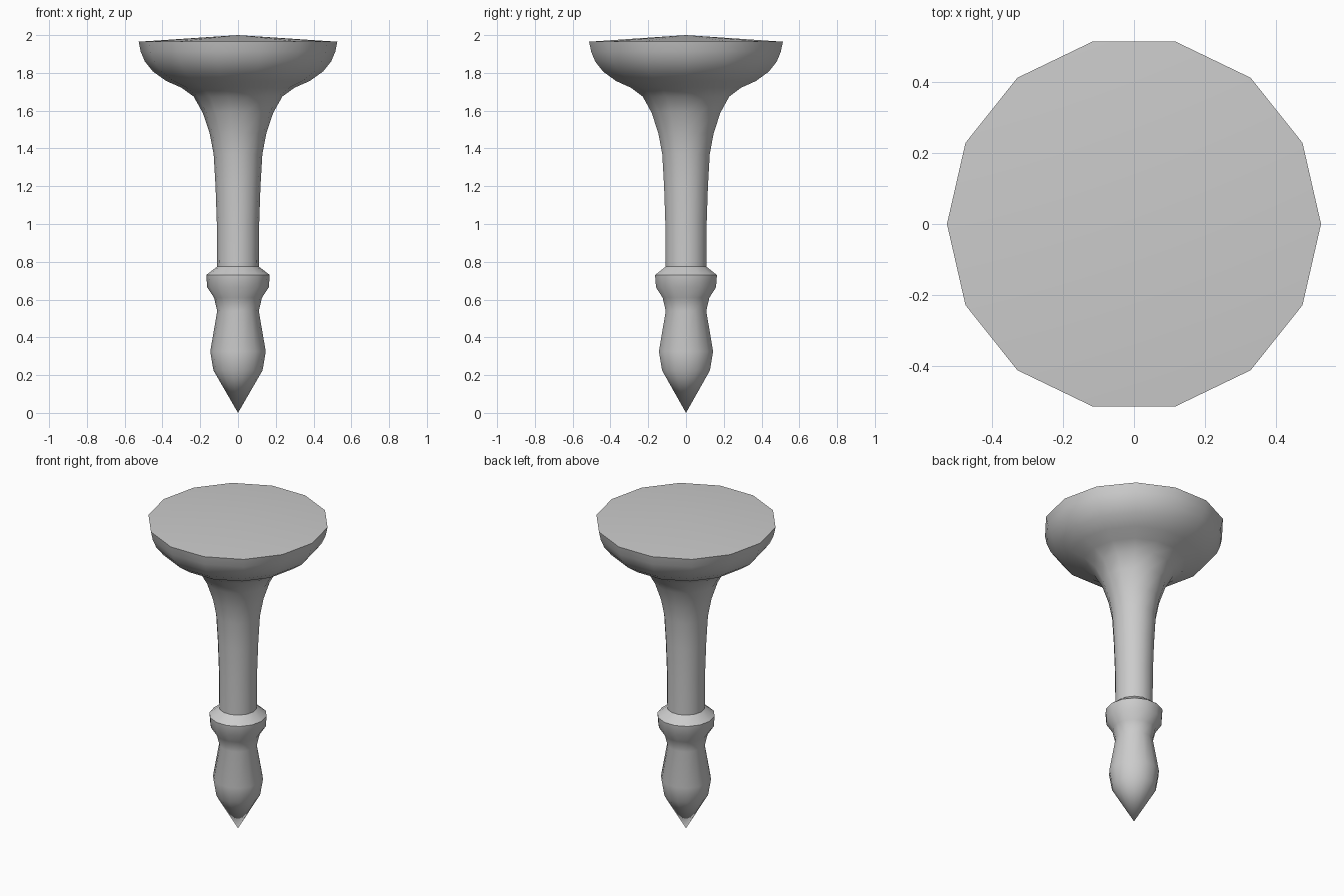
import bpy
import bmesh
import math

if "Cube" in bpy.data.objects:
    bpy.data.objects.remove(bpy.data.objects["Cube"])

SIDES = 14

# Turned profile (radius, height) from the pointed tip up to the rim
profile = [
    (0.13, 0.225), (0.147, 0.325), (0.11, 0.54), (0.127, 0.61),
    (0.163, 0.665), (0.168, 0.73), (0.11, 0.775), (0.112, 1.0),
    (0.119, 1.2), (0.129, 1.37), (0.15, 1.48), (0.187, 1.59),
    (0.235, 1.675), (0.30, 1.722), (0.38, 1.757), (0.45, 1.807),
    (0.493, 1.86), (0.515, 1.912), (0.526, 1.965),
]

bm = bmesh.new()


def ring(r, z):
    return [bm.verts.new((r * math.cos(2 * math.pi * i / SIDES),
                          r * math.sin(2 * math.pi * i / SIDES), z))
            for i in range(SIDES)]


# Rings bridged into the lathe body
rings = [ring(r, z) for r, z in profile]
tip = bm.verts.new((0, 0, 0))
crown = bm.verts.new((0, 0, 2))
for i in range(SIDES):
    j = (i + 1) % SIDES
    for a, b in zip(rings, rings[1:]):
        bm.faces.new((a[i], a[j], b[j], b[i]))
    # Pointed tip and shallow conical top
    bm.faces.new((tip, rings[0][j], rings[0][i]))
    bm.faces.new((crown, rings[-1][i], rings[-1][j]))
bmesh.ops.recalc_face_normals(bm, faces=bm.faces[:])

mesh = bpy.data.meshes.new("turned_peg")
bm.to_mesh(mesh)
bm.free()
peg = bpy.data.objects.new("turned_peg", mesh)
bpy.context.collection.objects.link(peg)

# Smooth shading with crisp rim and collar edges
bpy.context.view_layer.objects.active = peg
peg.select_set(True)
bpy.ops.object.shade_smooth_by_angle(angle=math.radians(40))
